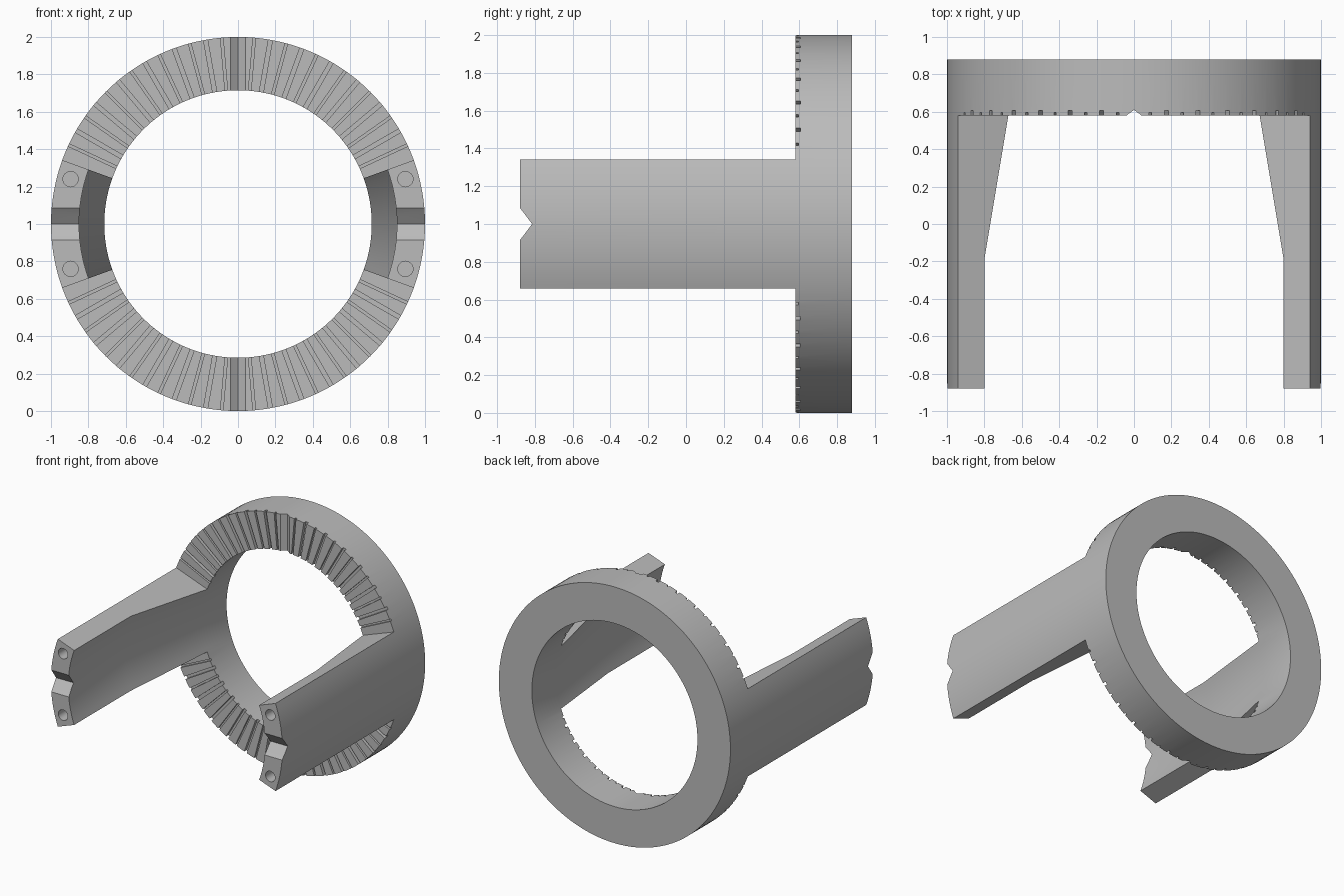
import bpy, bmesh
from math import cos, sin, pi, radians

if "Cube" in bpy.data.objects:
    bpy.data.objects.remove(bpy.data.objects["Cube"])

R_OUT, R_IN, R_ARM = 1.0, 0.715, 0.85
BACK, FACE, TIP, TAPER = 0.88, 0.58, -0.88, -0.18
SEGS = 144

grey = bpy.data.materials.new("plain grey")
grey.use_nodes = True
grey.diffuse_color = (0.5, 0.5, 0.5, 1)
grey.node_tree.nodes["Principled BSDF"].inputs["Base Color"].default_value = (0.5, 0.5, 0.5, 1)


def polar(r, a, y, t=0.0):
    """Point at radius r and angle a about the ring axis, shifted sideways by t."""
    return (r * cos(a) - t * sin(a), y, 1 + r * sin(a) + t * cos(a))


def make_object(name, bm):
    bmesh.ops.remove_doubles(bm, verts=bm.verts, dist=1e-5)
    bmesh.ops.recalc_face_normals(bm, faces=bm.faces)
    mesh = bpy.data.meshes.new(name)
    bm.to_mesh(mesh)
    bm.free()
    mesh.materials.append(grey)
    obj = bpy.data.objects.new(name, mesh)
    bpy.context.collection.objects.link(obj)
    return obj


def face(bm, points):
    bm.faces.new([bm.verts.new(p) for p in points])


# Ring with two curved arms: sweep a plain or an arm section round the axis
ring_profile = [(R_OUT, BACK), (R_OUT, FACE), (R_IN, FACE), (R_IN, BACK)]
arm_side = [(R_OUT, FACE), (R_OUT, TIP), (R_ARM, TIP), (R_ARM, TAPER), (R_IN, FACE)]
arm_profile = [(R_OUT, BACK)] + arm_side + [(R_IN, BACK)]

bm = bmesh.new()
for i in range(SEGS):
    a0, a1 = 2 * pi * i / SEGS, 2 * pi * (i + 1) / SEGS
    in_arm = abs(cos((a0 + a1) / 2)) > cos(radians(20))
    profile = arm_profile if in_arm else ring_profile
    for (r0, y0), (r1, y1) in zip(profile, profile[1:] + profile[:1]):
        face(bm, [polar(r0, a0, y0), polar(r1, a0, y1), polar(r1, a1, y1), polar(r0, a1, y0)])
for deg in (-20, 20, 160, 200):
    face(bm, [polar(r, radians(deg), y) for r, y in arm_side])
body = make_object("ring_with_arms", bm)

# Cutters: radial grooves, notches and screw holes
bm = bmesh.new()


def radial_cut(deg, y, section):
    """Prism running outwards; section holds (sideways, depth) points."""
    a = radians(deg)
    ends = [[bm.verts.new(polar(r, a, y + d, t)) for t, d in section] for r in (0.66, 1.05)]
    n = len(section)
    bm.faces.new(ends[0])
    bm.faces.new(ends[1][::-1])
    for i in range(n):
        j = (i + 1) % n
        bm.faces.new([ends[0][i], ends[1][i], ends[1][j], ends[0][j]])


def slot(w, d):
    return [(-w, -0.05), (w, -0.05), (w, d), (-w, d)]


def notch(w, d):
    return [(-w, -0.05), (w, -0.05), (w, 0), (w * 0.72, d * 0.3), (0, d),
            (-w * 0.72, d * 0.3), (-w, 0)]


for start in (0, 180):
    for deg in range(25, 156, 5):
        if deg == 90:
            radial_cut(start + deg, FACE, notch(0.04, 0.03))
        elif deg % 10 == 0:
            radial_cut(start + deg, FACE, slot(0.011, 0.026))
        else:
            radial_cut(start + deg, FACE, slot(0.007, 0.016))
    radial_cut(start, TIP, notch(0.085, 0.065))

for x in (-0.895, 0.895):
    for z in (0.76, 1.24):
        rims = [[bm.verts.new((x + 0.041 * cos(2 * pi * k / 24), y, z + 0.041 * sin(2 * pi * k / 24)))
                 for k in range(24)] for y in (TIP - 0.05, TIP + 0.12)]
        bm.faces.new(rims[0])
        bm.faces.new(rims[1][::-1])
        for k in range(24):
            m = (k + 1) % 24
            bm.faces.new([rims[0][k], rims[1][k], rims[1][m], rims[0][m]])
cutter = make_object("groove_cutter", bm)
cutter.hide_render = True

# Cut, then smooth the curved walls
mod = body.modifiers.new("grooves", 'BOOLEAN')
mod.operation = 'DIFFERENCE'
mod.solver = 'EXACT'
mod.object = cutter
bpy.ops.object.select_all(action='DESELECT')
body.select_set(True)
bpy.context.view_layer.objects.active = body
bpy.ops.object.modifier_apply(modifier=mod.name)
bpy.data.objects.remove(cutter)
bpy.ops.object.shade_smooth_by_angle(angle=radians(20))
